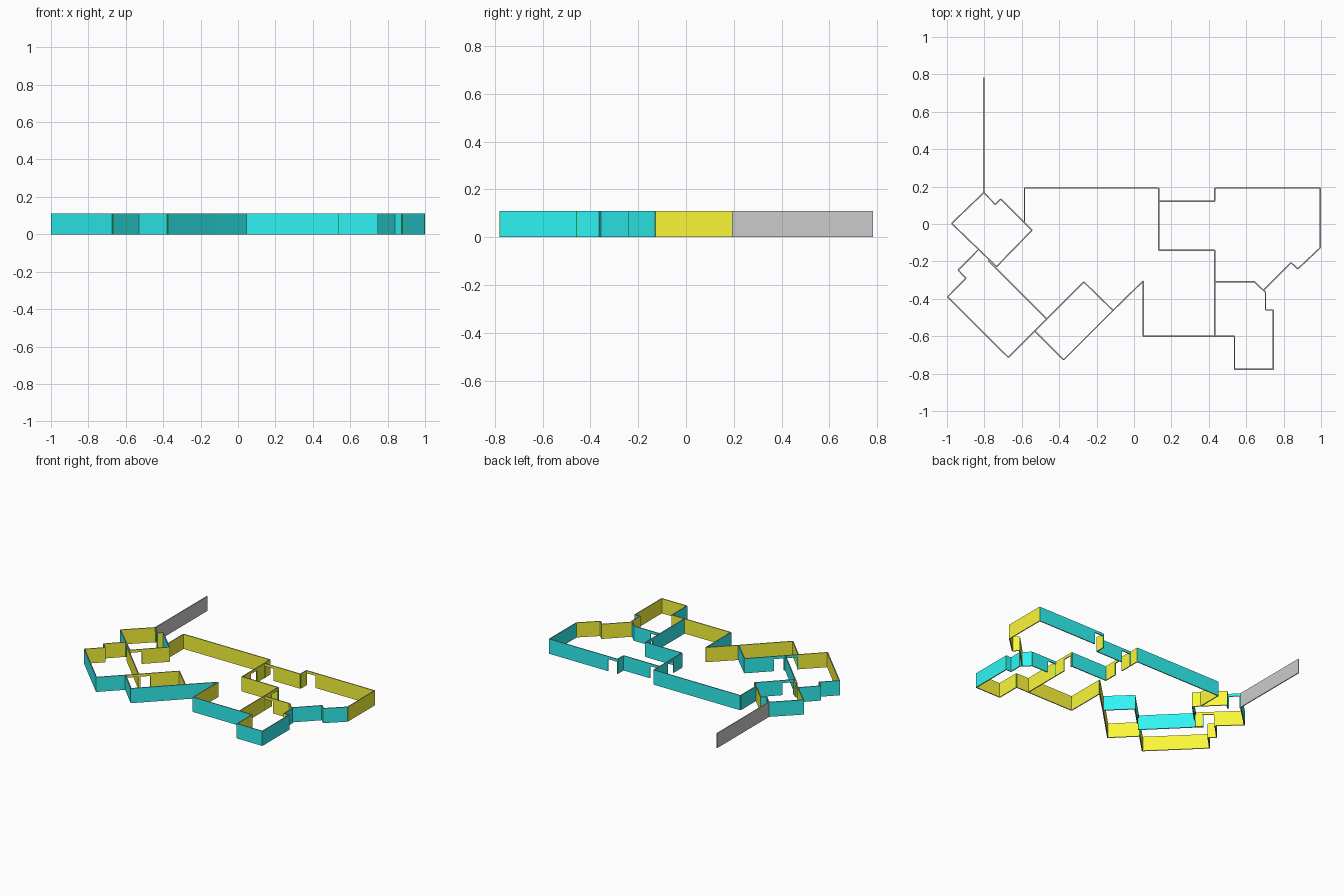
import bpy, bmesh
from mathutils import Vector

if "Cube" in bpy.data.objects:
    bpy.data.objects.remove(bpy.data.objects["Cube"])

H, T, DOOR_H = 0.11, 0.007, 0.09


def material(name, rgb):
    m = bpy.data.materials.new(name)
    m.diffuse_color = (*rgb, 1)
    m.use_nodes = True
    m.node_tree.nodes["Principled BSDF"].inputs["Base Color"].default_value = m.diffuse_color
    return m


YELLOW = material("yellow", (0.95, 0.93, 0.04))
CYAN = material("cyan", (0.03, 0.9, 0.9))
GREEN = material("green", (0.05, 0.8, 0.1))
GREY = material("grey", (0.4, 0.4, 0.4))


def add_slab(bm, a, b, z0, z1):
    """Upright slab from a to b; left of travel yellow, right cyan, ends green."""
    d = (b - a).normalized()
    n = Vector((-d.y, d.x))
    plan = [a + n * T / 2, a - n * T / 2, b - n * T / 2, b + n * T / 2]
    lo = [bm.verts.new((p.x, p.y, z0)) for p in plan]
    hi = [bm.verts.new((p.x, p.y, z1)) for p in plan]
    for i, slot in enumerate((2, 1, 2, 0)):
        j = (i + 1) % 4
        bm.faces.new((lo[i], lo[j], hi[j], hi[i])).material_index = slot
    bm.faces.new(hi).material_index = 3
    bm.faces.new(lo[::-1]).material_index = 3


def wall(name, points, doors=(), coloured=True):
    """Run of walls; each door is (segment, start, end) in distance along it."""
    bm = bmesh.new()
    pts = [Vector(p) for p in points]
    for i, (a, b) in enumerate(zip(pts, pts[1:])):
        length = (b - a).length
        d = (b - a) / length
        s = 0.0
        for seg, d0, d1 in sorted(doors):
            if seg != i:
                continue
            d1 = min(d1, length)
            if d0 - s > 0.002:
                add_slab(bm, a + d * s, a + d * d0, 0, H)
            add_slab(bm, a + d * d0, a + d * d1, DOOR_H, H)   # lintel
            s = d1
        if length - s > 0.002:
            add_slab(bm, a + d * s, b, 0, H)
    me = bpy.data.meshes.new(name)
    bm.to_mesh(me)
    bm.free()
    if coloured:
        for m in (YELLOW, CYAN, GREEN, GREY):
            me.materials.append(m)
    bpy.context.collection.objects.link(bpy.data.objects.new(name, me))


# Free-standing grey wall
wall("grey_wall", [(-0.803, 0.168), (-0.803, 0.782)], coloured=False)

# Tilted square room
wall("square_room_back_left", [(-0.803, 0.168), (-0.975, 0.003)])
wall("square_room_front_left", [(-0.975, 0.003), (-0.735, -0.228)], [(0, 0.205, 0.285)])
wall("square_room_front_right", [(-0.545, -0.033), (-0.735, -0.228)], [(0, 0.19, 0.265)])
wall("square_room_back_right", [(-0.712, 0.133), (-0.545, -0.033)])
wall("square_room_entry", [(-0.712, 0.133), (-0.742, 0.105), (-0.803, 0.168)],
     [(1, 0.01, 0.08)])

# Left room
wall("left_room_outer", [(-0.835, -0.14), (-0.94, -0.247), (-0.898, -0.29),
                         (-0.997, -0.39), (-0.672, -0.713), (-0.53, -0.572)])
wall("left_room_inner", [(-0.467, -0.508), (-0.78, -0.195)])

# Tilted oblong room and the slanted wall running on from it
wall("oblong_room_back_left", [(-0.268, -0.31), (-0.53, -0.572)],
     [(0, 0.2, 0.27), (0, 0.285, 0.36)])
wall("oblong_room_front", [(-0.53, -0.572), (-0.376, -0.726), (-0.112, -0.462),
                           (0.049, -0.305)])
wall("oblong_room_back_right", [(-0.112, -0.462), (-0.268, -0.31)])

# Central hall
wall("hall_back", [(0.132, 0.192), (-0.585, 0.192), (-0.585, 0.01)])
wall("hall_side", [(0.132, 0.192), (0.132, -0.14)], [(0, 0.16, 0.23)])
wall("hall_step", [(0.432, -0.14), (0.132, -0.14)])
wall("passage_wall", [(0.432, 0.122), (0.132, 0.122)], [(0, 0.22, 0.292)])
wall("passage_end", [(0.432, 0.192), (0.432, 0.122)])
wall("hall_divider", [(0.432, -0.14), (0.432, -0.6)], [(0, 0.01, 0.082)])

# Front run with the small projecting room
wall("front_run", [(0.049, -0.305), (0.049, -0.6), (0.537, -0.6), (0.537, -0.777),
                   (0.745, -0.777), (0.745, -0.46), (0.703, -0.46), (0.703, -0.365),
                   (0.692, -0.355), (0.643, -0.308), (0.432, -0.308)],
     [(9, 0.135, 0.206)])

# Large right room
wall("right_room_slant", [(0.692, -0.355), (0.84, -0.207), (0.876, -0.24), (0.996, -0.127)])
wall("right_room_side", [(0.996, 0.192), (0.996, -0.127)])
wall("right_room_back", [(0.996, 0.192), (0.432, 0.192)], [(0, 0.487, 0.56)])
